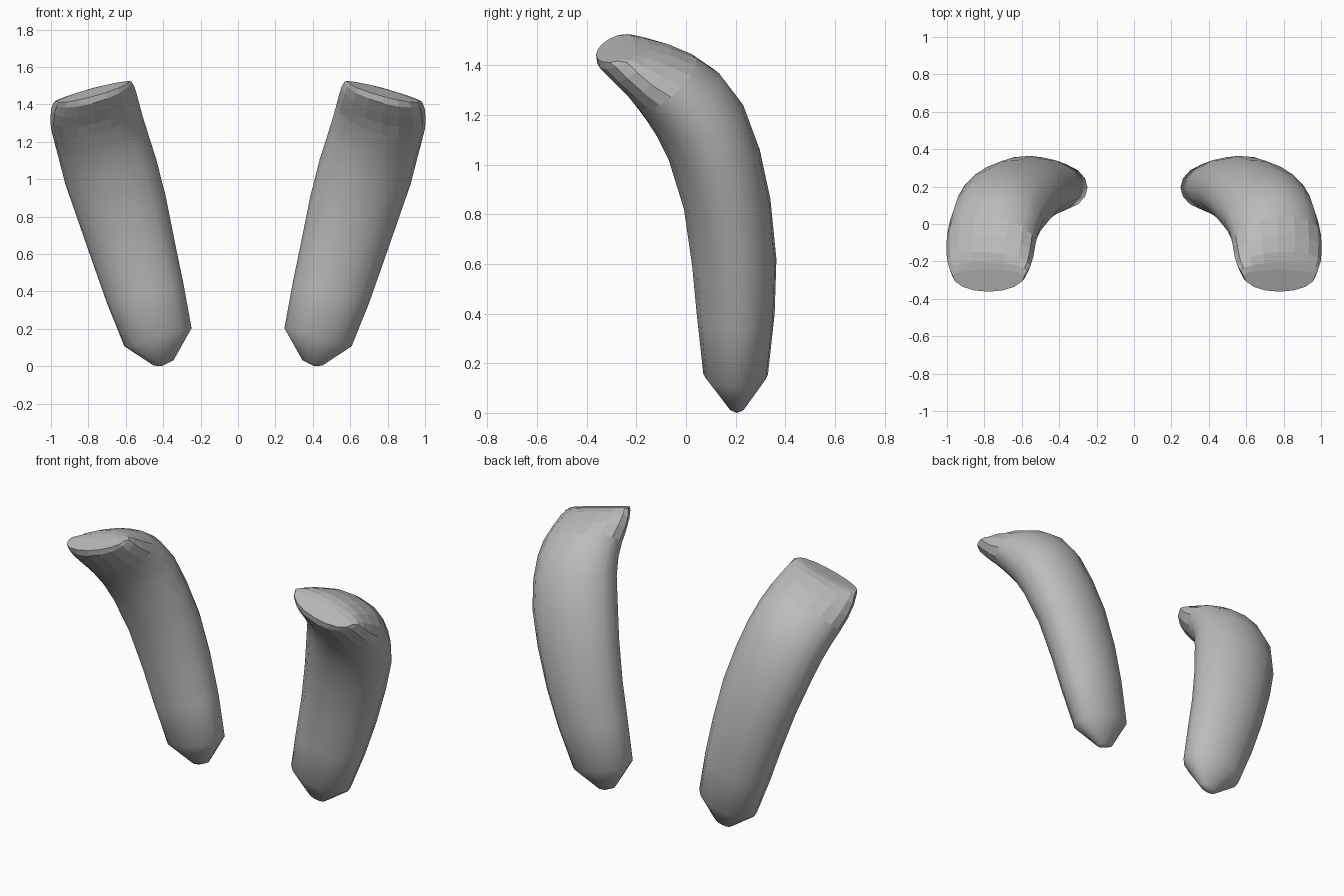
import bpy, bmesh, math
from mathutils import Vector

if "Cube" in bpy.data.objects:
    bpy.data.objects.remove(bpy.data.objects["Cube"])

SIDES = 16
LEAN = math.radians(15)

# Sections from foot to end:
# centre x, half width, back (y, z), front (y, z), place of the widest line (0 front, 1 back)
SECTIONS = [
    (0.398, 0.055, (0.235, 0.018), (0.175, 0.018), 0.5),
    (0.428, 0.186, (0.33, 0.155), (0.07, 0.155), 0.5),
    (0.496, 0.211, (0.357, 0.40), (0.045, 0.38), 0.5),
    (0.556, 0.226, (0.364, 0.62), (0.025, 0.59), 0.5),
    (0.620, 0.243, (0.34, 0.86), (-0.008, 0.82), 0.5),
    (0.680, 0.252, (0.297, 1.06), (-0.07, 1.02), 0.5),
    (0.719, 0.248, (0.23, 1.24), (-0.115, 1.11), 0.5),
    (0.747, 0.246, (0.135, 1.365), (-0.16, 1.18), 0.5),
    (0.763, 0.245, (0.04, 1.428), (-0.205, 1.24), 0.5),
    (0.771, 0.241, (-0.06, 1.468), (-0.25, 1.295), 0.5),
    (0.776, 0.231, (-0.15, 1.488), (-0.305, 1.35), 0.6),
    (0.778, 0.216, (-0.205, 1.486), (-0.357, 1.405), 0.75),
    (0.778, 0.200, (-0.245, 1.478), (-0.362, 1.442), 0.75),
]
FLAT_FROM = 8  # sections from here on are faceted

grey = bpy.data.materials.new("plain grey")
grey.diffuse_color = (0.5, 0.5, 0.5, 1)
grey.use_nodes = True
grey.node_tree.nodes["Principled BSDF"].inputs["Base Color"].default_value = grey.diffuse_color


def horn(name, side):
    bm = bmesh.new()
    rings = []
    for k, (cx, half, back, front, wide) in enumerate(SECTIONS):
        b, f = Vector((cx, *back)), Vector((cx, *front))
        mid = f.lerp(b, wide)
        # sideways axis: leaning, with the outer side swung back around the bend
        yaw = 0.11 * math.sin(math.pi * k / (len(SECTIONS) - 1))
        across = Vector((math.cos(LEAN), yaw, -math.sin(LEAN))) * half
        ring = []
        for i in range(SIDES):
            a = 2 * math.pi * i / SIDES
            s = math.sin(a)
            p = mid + across * math.cos(a) + ((b if s > 0 else f) - mid) * abs(s)
            p.x *= side
            ring.append(bm.verts.new(p))
        rings.append(ring)
    # curved wall
    for k, (lo, hi) in enumerate(zip(rings, rings[1:])):
        for i in range(SIDES):
            j = (i + 1) % SIDES
            face = bm.faces.new((lo[i], lo[j], hi[j], hi[i]))
            face.smooth = k < FLAT_FROM
    # rounded foot
    foot = bm.verts.new((side * 0.41, 0.205, 0))
    for i in range(SIDES):
        bm.faces.new((rings[0][i], foot, rings[0][(i + 1) % SIDES])).smooth = True
    # end closed by strips running front to back
    end = rings[-1]
    for i in range(SIDES // 2):
        quad = (end[i], end[i + 1], end[-i - 1], end[-i])
        bm.faces.new(list(dict.fromkeys(quad)))
    bmesh.ops.recalc_face_normals(bm, faces=bm.faces)
    mesh = bpy.data.meshes.new(name)
    bm.to_mesh(mesh)
    bm.free()
    mesh.materials.append(grey)
    bpy.context.collection.objects.link(bpy.data.objects.new(name, mesh))


horn("right_horn", 1)
horn("left_horn", -1)
